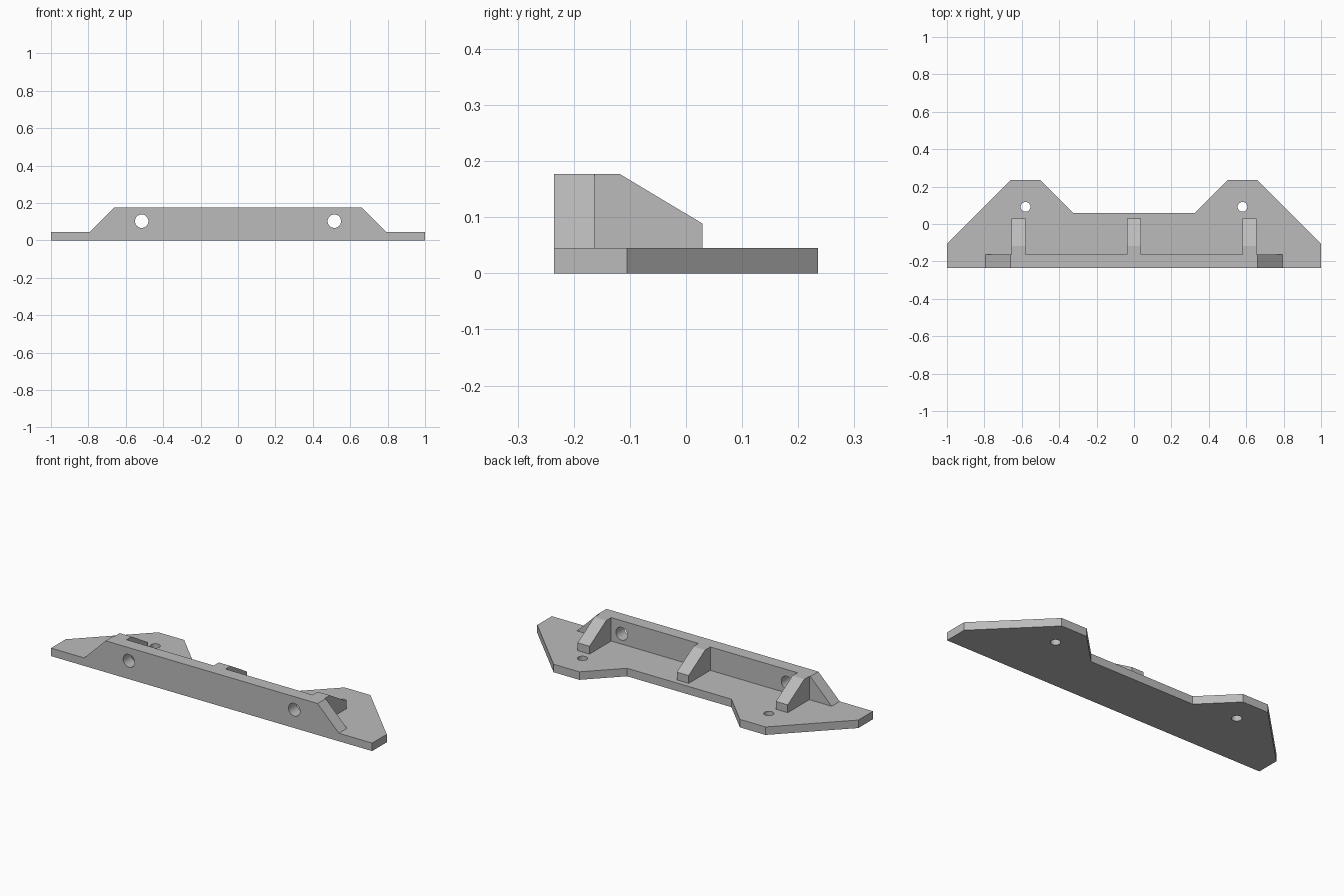
import bpy
import bmesh
from mathutils import Matrix, Vector

cube = bpy.data.objects.get("Cube")
if cube:
    bpy.data.objects.remove(cube, do_unlink=True)

# Single plain grey
grey = bpy.data.materials.new("plain grey")
grey.use_nodes = True
color = (0.5, 0.5, 0.5, 1)
grey.diffuse_color = color
grey.node_tree.nodes["Principled BSDF"].inputs["Base Color"].default_value = color

FRONT = -0.235
WALL_BACK = -0.163
BASE_TOP = 0.045
WALL_TOP = 0.177


def prism(name, points, direction):
    """Extrude a flat closed profile along a direction."""
    bm = bmesh.new()
    face = bm.faces.new([bm.verts.new(p) for p in points])
    moved = bmesh.ops.extrude_face_region(bm, geom=[face])["geom"]
    verts = [v for v in moved if isinstance(v, bmesh.types.BMVert)]
    bmesh.ops.translate(bm, verts=verts, vec=Vector(direction))
    bmesh.ops.recalc_face_normals(bm, faces=bm.faces)
    mesh = bpy.data.meshes.new(name)
    bm.to_mesh(mesh)
    bm.free()
    mesh.materials.append(grey)
    obj = bpy.data.objects.new(name, mesh)
    bpy.context.collection.objects.link(obj)
    return obj


def mirrored(half):
    """Complete a right-hand outline with its mirror image."""
    return half + [(-x, y) for x, y in reversed(half)]


def drill(obj, center, radius, axis):
    """Cut a round hole through a part."""
    bm = bmesh.new()
    turn = Vector((0, 0, 1)).rotation_difference(Vector(axis)).to_matrix().to_4x4()
    bmesh.ops.create_cone(bm, cap_ends=True, segments=32, radius1=radius,
                          radius2=radius, depth=0.3,
                          matrix=Matrix.Translation(center) @ turn)
    mesh = bpy.data.meshes.new("hole_cutter")
    bm.to_mesh(mesh)
    bm.free()
    mesh.materials.append(grey)
    cutter = bpy.data.objects.new("hole_cutter", mesh)
    bpy.context.collection.objects.link(cutter)
    cutter.hide_render = True
    mod = obj.modifiers.new("hole", 'BOOLEAN')
    mod.operation = 'DIFFERENCE'
    mod.solver = 'EXACT'
    mod.object = cutter
    bpy.context.view_layer.objects.active = obj
    bpy.ops.object.modifier_apply(modifier=mod.name)
    bpy.data.objects.remove(cutter, do_unlink=True)


# Base plate with two rear lobes
outline = mirrored([(1, FRONT), (1, -0.105), (0.66, 0.235),
                    (0.5, 0.235), (0.325, 0.06)])
base = prism("base_plate", [(x, y, 0) for x, y in outline], (0, 0, BASE_TOP))

# Upright front wall with sloped ends
outline = mirrored([(0.793, BASE_TOP), (0.66, WALL_TOP)])
wall = prism("front_wall", [(x, FRONT, z) for x, z in outline],
             (0, WALL_BACK - FRONT, 0))

# Screw holes through the plate and the wall
for side in (-1, 1):
    drill(base, Vector((side * 0.58, 0.092, 0)), 0.026, (0, 0, 1))
    drill(wall, Vector((side * 0.515, -0.2, 0.103)), 0.036, (0, 1, 0))

# Sloped support ribs behind the wall
profile = [(WALL_BACK, BASE_TOP), (WALL_BACK, WALL_TOP), (-0.118, WALL_TOP),
           (0.029, 0.089), (0.029, BASE_TOP)]
for name, x in (("right_rib", -0.617), ("middle_rib", 0), ("left_rib", 0.617)):
    prism(name, [(x - 0.037, y, z) for y, z in profile], (0.074, 0, 0))

# Keep flat faces crisp and the hole walls smooth
for obj in (base, wall):
    bpy.ops.object.select_all(action='DESELECT')
    obj.select_set(True)
    bpy.context.view_layer.objects.active = obj
    bpy.ops.object.shade_smooth_by_angle()
